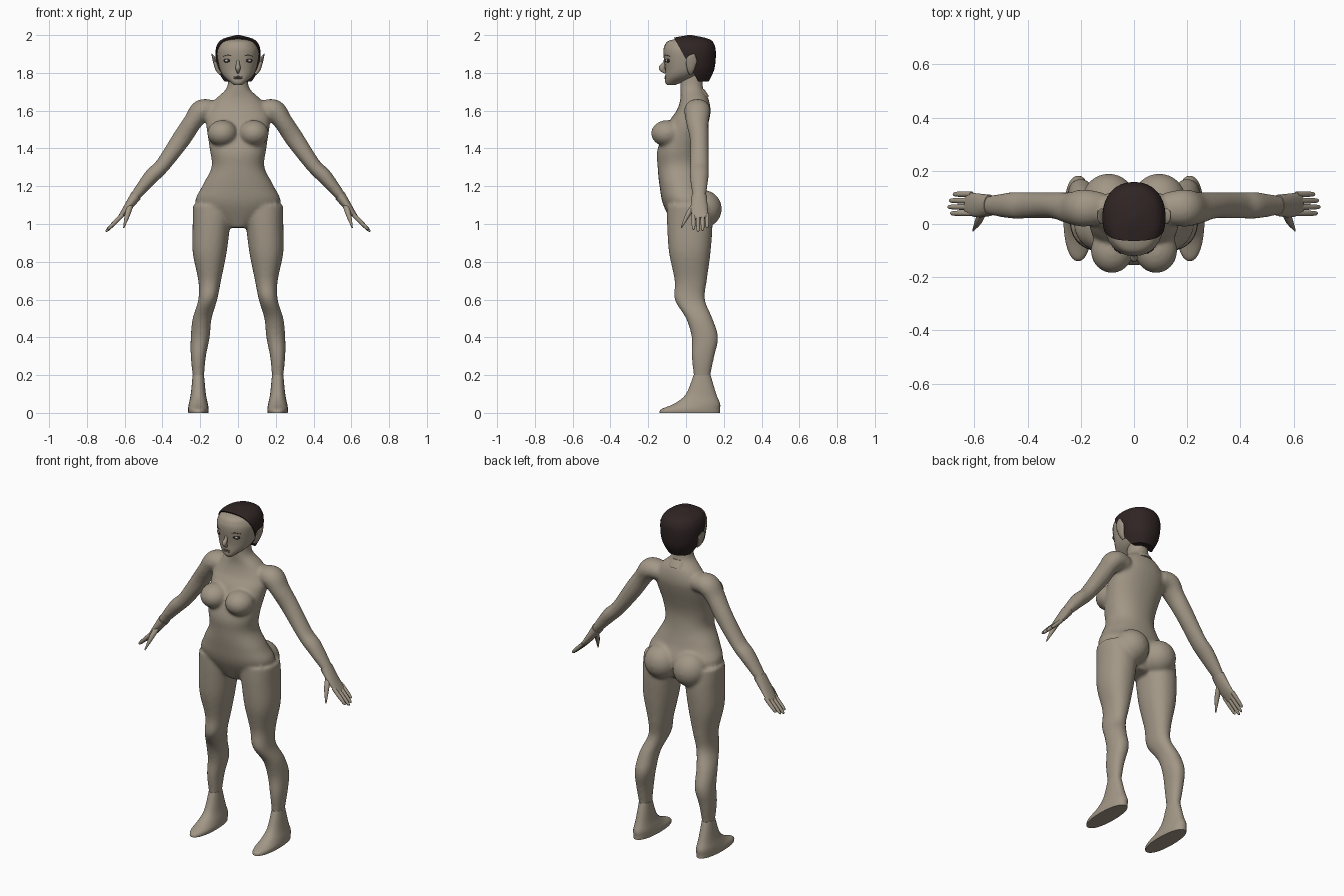
import bpy, bmesh, math
from mathutils import Vector, Matrix

if "Cube" in bpy.data.objects:
    bpy.data.objects.remove(bpy.data.objects["Cube"])


def material(name, *rgb):
    mat = bpy.data.materials.new(name)
    mat.use_nodes = True
    mat.diffuse_color = (*rgb, 1)
    shader = mat.node_tree.nodes["Principled BSDF"]
    shader.inputs["Base Color"].default_value = (*rgb, 1)
    shader.inputs["Roughness"].default_value = .8
    return mat


skin = material("taupe skin", .36, .31, .24)
brown = material("dark brown hair", .03, .018, .018)
dark = material("dark lash", .025, .022, .02)
white = material("eye white", .5, .48, .44)
lip = material("dull lip", .2, .13, .11)


def smooth_rows(rows, steps=5):
    """Catmull-Rom interpolation of number rows."""
    result = []
    padded = [rows[0], *rows, rows[-1]]
    for before, start, end, after in zip(padded, padded[1:], padded[2:], padded[3:]):
        for step in range(steps):
            t = step / steps
            result.append([
                b + t / 2 * (c - a + t * (2 * a - 5 * b + 4 * c - d + t * (3 * (b - c) + d - a)))
                for a, b, c, d in zip(before, start, end, after)])
    return result + [list(rows[-1])]


def loft(bm, rows, side=1, flat=False, sides=28, power=2):
    """Skin rings of (x, y, z, radius across, radius in depth) along a smoothed path."""
    rows = smooth_rows(rows)
    centres = [Vector(row[:3]) for row in rows]
    rings = []
    for index, row in enumerate(rows):
        across, depth = Vector((1, 0, 0)), Vector((0, 1, 0))
        if not flat:
            following = centres[min(index + 1, len(rows) - 1)]
            tangent = (following - centres[max(index - 1, 0)]).normalized()
            depth = (depth - tangent * depth.dot(tangent)).normalized()
            across = depth.cross(tangent)
        ring = []
        for corner in range(sides):
            angle = math.tau * corner / sides
            c, s = (math.copysign(abs(wave) ** (2 / power), wave)
                    for wave in (math.cos(angle), math.sin(angle)))
            point = centres[index] + across * row[3] * c + depth * row[4] * s
            ring.append(bm.verts.new((point.x * side, point.y, point.z)))
        rings.append(ring)
    for lower, upper in zip(rings, rings[1:]):
        for j in range(sides):
            k = (j + 1) % sides
            bm.faces.new((lower[j], lower[k], upper[k], upper[j]))
    bm.faces.new(rings[0])
    bm.faces.new(rings[-1])


def upright(bm, rows, side=1, x=0):
    """Level rings of (height, half width, front y, back y, optional x shift)."""
    loft(bm, [(x + sum(shift), (front + back) / 2, z, width, (back - front) / 2)
              for z, width, front, back, *shift in rows],
         side, flat=True, sides=32, power=2.2)


def ball(bm, centre, radii, side=1):
    x, y, z = centre
    matrix = Matrix.Translation((x * side, y, z)) @ Matrix.Diagonal((*radii, 1))
    bmesh.ops.create_uvsphere(bm, u_segments=24, v_segments=14, radius=1, matrix=matrix)


def finish(name, bm, mat, mirror=False):
    bmesh.ops.recalc_face_normals(bm, faces=bm.faces)
    for face in bm.faces:
        face.smooth = True
    for edge in bm.edges:
        edge.smooth = edge.calc_face_angle(0) < .9
    mesh = bpy.data.meshes.new(name)
    bm.to_mesh(mesh)
    bm.free()
    mesh.materials.append(mat)
    part = bpy.data.objects.new(name, mesh)
    bpy.context.scene.collection.objects.link(part)
    if mirror:
        part.modifiers.new("Mirror", 'MIRROR').use_mirror_merge = False
    return part


# Body: torso, legs and arms fused into one skin
torso = [(.98, .06, -.06, .08), (1.1, .22, -.12, .13), (1.2, .19, -.14, .1),
         (1.3, .14, -.15, .08), (1.4, .15, -.15, .08), (1.54, .17, -.09, .12),
         (1.6, .16, -.05, .13), (1.66, .12, -.03, .12), (1.72, .06, -.03, .09),
         (1.8, .05, -.03, .09)]
leg = [(1.1, .11, -.1, .13, .13), (1, .1, -.1, .14, .14), (.85, .09, -.09, .13, .15),
       (.7, .06, -.06, .11, .15), (.6, .05, -.06, .1, .16), (.5, .05, 0, .14, .19),
       (.4, .05, .03, .17, .2), (.3, .04, .03, .15, .21), (.2, .03, .04, .13, .21),
       (.14, .02, .04, .13, .21)]
arm = [(.12, .06, 1.6, .05, .06), (.19, .06, 1.6, .06, .07), (.24, .06, 1.54, .05, .06),
       (.3, .07, 1.45, .05, .05), (.4, .07, 1.31, .04, .05), (.46, .07, 1.25, .04, .05),
       (.55, .07, 1.14, .025, .035), (.57, .07, 1.11, .02, .03)]
bm = bmesh.new()
upright(bm, torso)
for side in (1, -1):
    upright(bm, leg, side)
    loft(bm, arm, side)
    ball(bm, (.083, -.1, 1.48), (.08, .085, .07), side)
    ball(bm, (.095, .09, 1.08), (.1, .1, .1), side)
body = finish("body", bm, skin)
fuse = body.modifiers.new("Fuse", 'REMESH')
fuse.mode = 'VOXEL'
fuse.voxel_size = .009
fuse.use_smooth_shade = True
soften = body.modifiers.new("Soften", 'SMOOTH')
soften.factor = .5
soften.iterations = 8

# Feet: wedge with flat sole
bm = bmesh.new()
upright(bm, [(0, .053, -.14, .18), (.02, .055, -.13, .18), (.05, .05, -.06, .18),
             (.1, .04, 0, .16), (.2, .03, .04, .13)], x=.21)
finish("foot", bm, skin, mirror=True)

# Hands: palm, four fingers and thumb
bm = bmesh.new()
loft(bm, [(.54, .07, 1.15, .03, .04), (.59, .07, 1.08, .02, .045),
          (.63, .08, 1.03, .01, .04)], sides=20)
for finger, reach in enumerate((.08, .09, .085, .07)):
    y = .04 + .024 * finger
    loft(bm, [(.61 + reach * along, y, 1.05 - reach * along, radius, radius)
              for along, radius in ((0, .011), (.5, .011), (.9, .008), (1, .002))], sides=10)
loft(bm, [(.57, .045, 1.1, .016, .014), (.585, .01, 1.05, .014, .013),
          (.605, -.025, .98, .003, .003)], sides=10)
finish("hand", bm, skin, mirror=True)

# Head and nose
bm = bmesh.new()
upright(bm, [(1.735, .02, -.1, -.06), (1.75, .04, -.11, -.02), (1.78, .075, -.11, .05),
             (1.82, .097, -.11, .1), (1.9, .112, -.12, .145), (1.94, .105, -.115, .14),
             (1.97, .08, -.09, .11), (1.99, .01, 0, .03)])
loft(bm, [(0, -.105, 1.88, .007, .008), (0, -.115, 1.85, .009, .01),
          (0, -.127, 1.825, .013, .017), (0, -.108, 1.8, .005, .006)], sides=14)
finish("head", bm, skin)

# Ears: thin leaf leaning outward
bm = bmesh.new()
loft(bm, [(.093, .025, 1.795, .008, .01), (.11, .025, 1.82, .01, .02),
          (.125, .03, 1.87, .01, .03), (.138, .045, 1.9, .002, .005)], sides=14)
finish("ear", bm, skin, mirror=True)

# Cropped hair: larger skull cut along the hairline
bm = bmesh.new()
upright(bm, [(1.755, .08, -.1, .12), (1.82, .108, -.1, .15), (1.9, .119, -.11, .158),
             (1.95, .11, -.11, .15), (1.98, .08, -.085, .12), (2, .01, .01, .03)])
bmesh.ops.bisect_plane(bm, geom=bm.verts[:] + bm.edges[:] + bm.faces[:],
                       plane_co=(0, -.06, 1.98), plane_no=(0, -1, -.55), clear_outer=True)
bmesh.ops.holes_fill(bm, edges=[edge for edge in bm.edges if edge.is_boundary])
finish("hair", bm, brown)

# Raised lip at the nape
bm = bmesh.new()
upright(bm, [(1.675, .05, .05, .122), (1.69, .047, .045, .113), (1.715, .042, .035, .095)])
finish("nape_lip", bm, skin)

# Eyes, brows and mouth
for name, y, radii, mat in (("eye_rim", -.091, (.026, .014, .013), dark),
                            ("eye_white", -.095, (.021, .014, .009), white),
                            ("iris", -.1, (.009, .012, .009), dark)):
    bm = bmesh.new()
    ball(bm, (.05, y, 1.865), radii)
    finish(name, bm, mat, mirror=True)
bm = bmesh.new()
loft(bm, [(.025, -.114, 1.887, .003, .002), (.052, -.106, 1.894, .003, .003),
          (.08, -.086, 1.888, .001, .001)], sides=8)
finish("eyebrow", bm, dark, mirror=True)
bm = bmesh.new()
for z in (1.771, 1.779):
    ball(bm, (0, -.104, z), (.024, .011, .004))
finish("lips", bm, lip)
